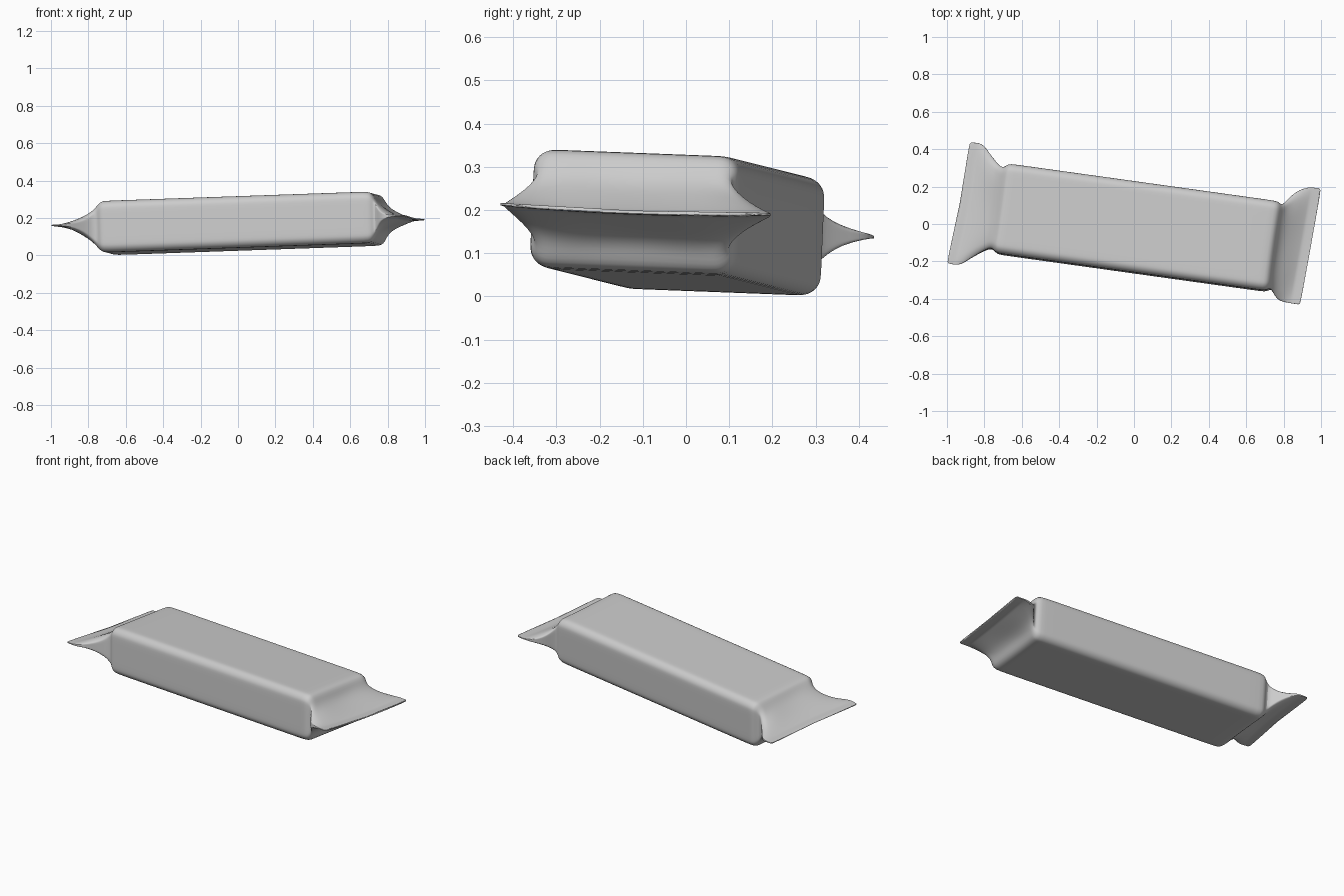
import bpy, bmesh, math
from mathutils import Matrix, Vector

if "Cube" in bpy.data.objects:
    bpy.data.objects.remove(bpy.data.objects["Cube"], do_unlink=True)

HALF_W, HALF_H, RADIUS = 0.242, 0.138, 0.045


def rounded_ring():
    """Rounded rectangle, scaled to run from -1 to 1 both ways."""
    pts = []
    cx, cy = HALF_W - RADIUS, HALF_H - RADIUS
    corners = [(cx, cy), (-cx, cy), (-cx, -cy), (cx, -cy)]
    for i, (x, y) in enumerate(corners):
        arc = []
        for j in range(6):
            a = math.radians(90 * i + 18 * j)
            arc.append(Vector((x + RADIUS * math.cos(a), y + RADIUS * math.sin(a))))
        pts += arc
        # points along the flat edge that follows this corner
        nx, ny = corners[(i + 1) % 4]
        a = math.radians(90 * (i + 1))
        nxt = Vector((nx + RADIUS * math.cos(a), ny + RADIUS * math.sin(a)))
        steps = 12 if i % 2 == 0 else 4
        pts += [arc[-1].lerp(nxt, k / steps) for k in range(1, steps)]
    return [(p.x / HALF_W, p.y / HALF_H) for p in pts]


# Stations: distance along, half width, half height, side pinch, middle sag
left_end = [
    (0.60, 0.242, 0.138, 0, 0),
    (0.70, 0.242, 0.138, 0, 0),
    (0.725, 0.240, 0.135, 0, 0),
    (0.740, 0.227, 0.125, 0, 0.03),
    (0.755, 0.217, 0.112, 0.05, 0.08),
    (0.775, 0.226, 0.097, 0.25, 0.14),
    (0.80, 0.250, 0.080, 0.5, 0.2),
    (0.835, 0.287, 0.052, 0.7, 0.25),
    (0.87, 0.326, 0.026, 0.7, 0.25),
    (0.90, 0.331, 0.008, 0.3, 0),
    (0.908, 0.331, 0.004, 0, 0),
    (0.943, 0.328, 0.004, 0, 0),
    (0.946, 0.328, 0.003, 0, 0),
]
right_end = [
    (0.60, 0.242, 0.138, 0, 0),
    (0.70, 0.242, 0.138, 0, 0),
    (0.728, 0.240, 0.134, 0, 0),
    (0.744, 0.229, 0.120, 0, 0.06),
    (0.755, 0.228, 0.104, 0.1, 0.16),
    (0.772, 0.250, 0.088, 0.35, 0.25),
    (0.795, 0.282, 0.070, 0.6, 0.3),
    (0.825, 0.302, 0.047, 0.7, 0.3),
    (0.855, 0.311, 0.024, 0.7, 0.25),
    (0.877, 0.314, 0.008, 0.3, 0),
    (0.885, 0.315, 0.004, 0, 0),
    (0.930, 0.315, 0.004, 0, 0),
    (0.933, 0.315, 0.003, 0, 0),
]


def section(station, side):
    """Ring of points for one station; the outer end gets a gentle wave."""
    u, hw, hh, pinch, sag = station
    f = min(1, max(0, (u - 0.74) / 0.14))
    f = f * f * (3 - 2 * f)
    ring = []
    for t, w in rounded_ring():
        z = w * hh * (1 - pinch * t ** 4) * (1 - sag * (1 - t * t))
        if side < 0:
            along = -u + f * (0.015 * t - 0.021 * t * t)
            z += 0.011 * f
            across = t * hw
        else:
            along = u + f * 0.012 * t
            z -= 0.009 * f * (1 - t * t)
            across = t * hw + 0.028 * f
        ring.append(Vector((along, across, z)))
    return ring


# Tilted placement of the whole bar
axis = Vector((0.99, -0.138, 0.0346)).normalized()
up = axis.cross(Vector((0.138, 0.99, -0.038))).normalized()
across = up.cross(axis)
place = Matrix((axis, across, up)).transposed().to_4x4()
place.translation = (0.0175, -0.02, 0.171)

# Wrapper skin lofted from end seal to end seal
bm = bmesh.new()
rings = [section(s, -1) for s in reversed(left_end)]
rings += [section(s, 1) for s in right_end]
loops = [[bm.verts.new(place @ p) for p in r] for r in rings]
for a, b in zip(loops, loops[1:]):
    n = len(a)
    for i in range(n):
        j = (i + 1) % n
        bm.faces.new((a[i], a[j], b[j], b[i]))
# close each thin seal edge with strips between its upper and lower points
bm.faces.new(loops[0])
bm.faces.new(loops[-1])
bmesh.ops.recalc_face_normals(bm, faces=bm.faces)
mesh = bpy.data.meshes.new("wrapper")
bm.to_mesh(mesh)
bm.free()
wrapper = bpy.data.objects.new("wrapper", mesh)
bpy.context.collection.objects.link(wrapper)

# Plain grey foil
foil = bpy.data.materials.new("light grey foil")
foil.use_nodes = True
colour = (0.6, 0.6, 0.6, 1)
foil.diffuse_color = colour
foil.node_tree.nodes["Principled BSDF"].inputs["Base Color"].default_value = colour
mesh.materials.append(foil)

smooth = wrapper.modifiers.new("smooth skin", "SUBSURF")
smooth.levels = smooth.render_levels = 1
bpy.context.view_layer.objects.active = wrapper
wrapper.select_set(True)
bpy.ops.object.shade_smooth_by_angle(angle=math.radians(50))
